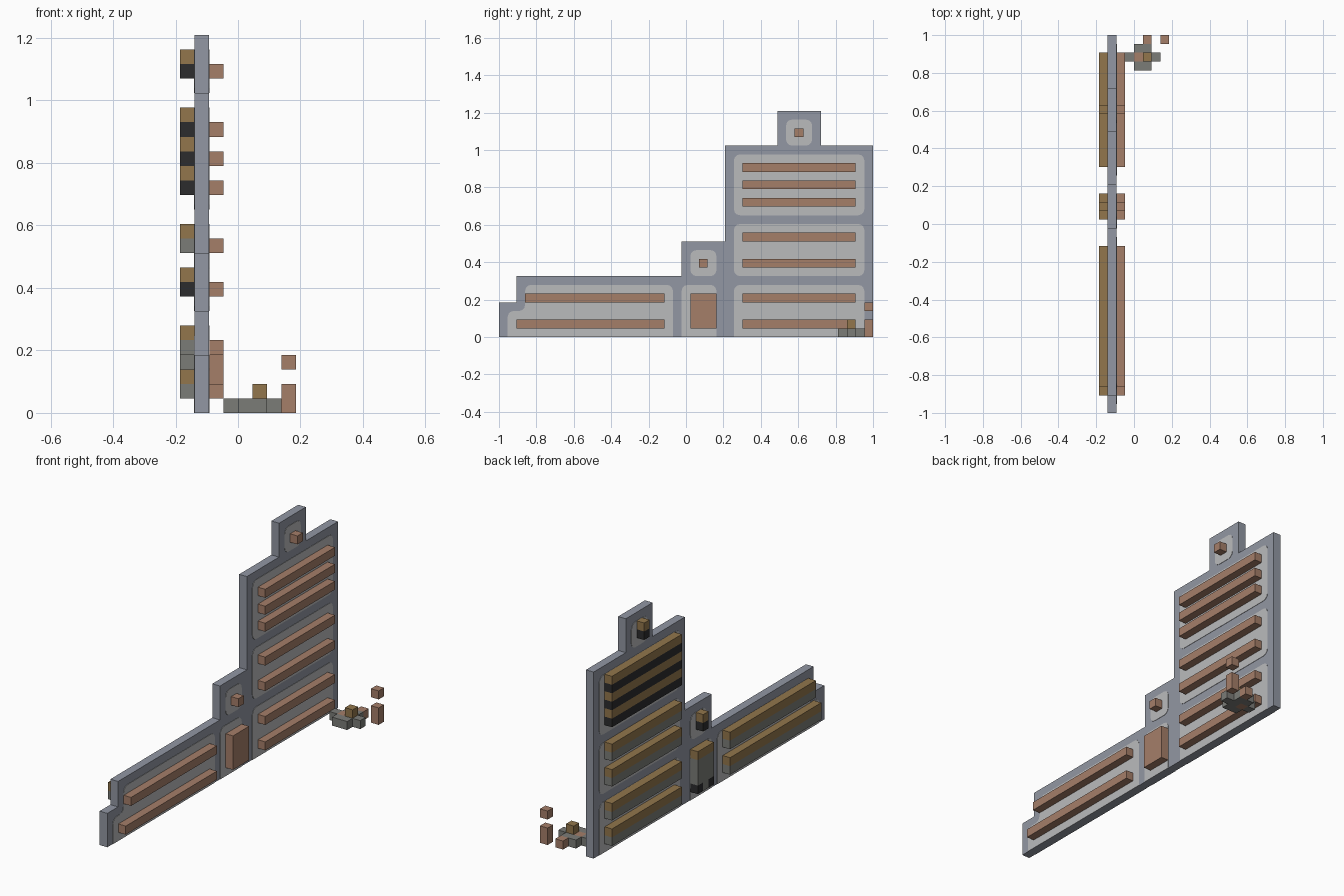
import bpy, bmesh
from mathutils import Vector

if "Cube" in bpy.data.objects:
    bpy.data.objects.remove(bpy.data.objects["Cube"], do_unlink=True)

U = 2 / 43          # edge of one block
SKIN = 0.002        # thickness of the inlaid panels


def material(name, r, g, b):
    lin = [((c / 255 + 0.055) / 1.055) ** 2.4 for c in (r, g, b)] + [1]
    m = bpy.data.materials.new(name)
    m.use_nodes = True
    m.diffuse_color = lin
    m.node_tree.nodes["Principled BSDF"].inputs["Base Color"].default_value = lin
    return m


slate = material("slate wall", 146, 151, 163)
pale = material("pale panel", 186, 187, 188)
brick = material("terracotta", 165, 126, 105)
gold = material("ochre", 146, 118, 76)
stone = material("warm grey", 123, 124, 119)
dark = material("charcoal", 44, 44, 45)


def place(x, j, k):
    """Block counts to position: x from the centre, j from the front end, k from the ground."""
    return Vector((x * U, j * U - 1, k * U))


def finish(name, bm, mats):
    bmesh.ops.recalc_face_normals(bm, faces=bm.faces)
    me = bpy.data.meshes.new(name)
    bm.to_mesh(me)
    bm.free()
    for m in mats:
        me.materials.append(m)
    ob = bpy.data.objects.new(name, me)
    bpy.context.collection.objects.link(ob)
    return ob


def box(name, x, j, k, mat, cap=None):
    """Box from (start, end) ranges; with cap, the top block layer takes that colour."""
    bm = bmesh.new()
    bmesh.ops.create_cube(bm, size=1)
    lo, hi = place(x[0], j[0], k[0]), place(x[1], j[1], k[1])
    for v in bm.verts:
        v.co = [lo[i] + (v.co[i] + 0.5) * (hi[i] - lo[i]) for i in range(3)]
    if cap:
        cut = (k[1] - 1) * U
        bmesh.ops.bisect_plane(bm, geom=bm.verts[:] + bm.edges[:] + bm.faces[:],
                               plane_co=(0, 0, cut), plane_no=(0, 0, 1))
        for f in bm.faces:
            f.material_index = int(f.calc_center_median().z > cut + 0.001)
    return finish(name, bm, [mat, cap] if cap else [mat])


def slab(name, outline, x0, x1, mat, rounding=0):
    """Flat outline in (j, k) pushed out along x, with optional rounded corners."""
    bm = bmesh.new()
    face = bm.faces.new([bm.verts.new(place(x0, j, k)) for j, k in outline])
    if rounding:
        corners = [v for v in bm.verts if v.co.z > 0.001]
        bmesh.ops.bevel(bm, geom=corners, offset=rounding * U, segments=3,
                        profile=0.5, affect='VERTICES')
    ext = bmesh.ops.extrude_face_region(bm, geom=bm.faces[:])
    moved = [g for g in ext["geom"] if isinstance(g, bmesh.types.BMVert)]
    bmesh.ops.translate(bm, verts=moved, vec=((x1 - x0) * U, 0, 0))
    return finish(name, bm, [mat])


def rect(j0, j1, k0, k1):
    return [(j0, k0), (j1, k0), (j1, k1), (j0, k1)]


# Stepped wall
slab("stepped_wall", [(0, 0), (43, 0), (43, 22), (37, 22), (37, 26), (32, 26),
                      (32, 22), (26, 22), (26, 11), (21, 11), (21, 7), (2, 7),
                      (2, 4), (0, 4)], -3, -2, slate)

# Pale inlaid panels on both faces of the wall
panels = {
    "wing_panel": [(1, 0), (20, 0), (20, 6), (3, 6), (3, 3), (1, 3)],
    "door_panel": rect(21, 25, 0, 6),
    "porch_panel": rect(22, 25, 7, 10),
    "tower_base_panel": rect(27, 42, 0, 6),
    "tower_middle_panel": rect(27, 42, 7, 13),
    "tower_upper_panel": rect(27, 42, 14, 21),
    "turret_panel": rect(33, 36, 22, 25),
}
t = SKIN / U
for name, outline in panels.items():
    slab("right_" + name, outline, -2, -2 + t, pale, 0.7)
    slab("left_" + name, outline, -3 - t, -3, pale, 0.7)

# Ledges: single on the right face, two-tone and double height on the left face
ledges = [("lower_wing", 2, 19, 1, stone), ("upper_wing", 3, 19, 4, stone),
          ("porch", 23, 24, 8, dark), ("turret", 34, 35, 23, dark)]
for i, k in enumerate((1, 4, 8, 11, 15, 17, 19)):
    ledges.append((f"tower_{i + 1}", 28, 41, k, dark if k > 14 else stone))
for name, j0, j1, k, under in ledges:
    box(f"right_{name}_ledge", (-2, -1), (j0, j1), (k, k + 1), brick)
    box(f"left_{name}_ledge", (-4, -3), (j0, j1), (k, k + 2), under, gold)

# Doors, the left one on dark feet
box("right_door", (-2, -1), (22, 25), (1, 5), brick)
box("left_door", (-4, -3), (22, 25), (2, 6), stone, gold)
box("left_door_sill", (-4, -3), (23, 24), (1, 2), stone)
for j in (22, 24):
    box("left_door_foot", (-4, -3), (j, j + 1), (1, 2), dark)

# Cross-shaped group of loose blocks at the back
box("cross_front_arm", (0, 2), (39, 40), (0, 1), stone)
box("cross_back_arm", (0, 2), (41, 42), (0, 1), stone)
box("cross_left_arm", (1, 3), (40, 41), (0, 1), stone)
box("cross_right_arm", (-1, 0), (40, 41), (0, 1), stone)
box("cross_heart", (0, 1), (40, 41), (0, 1), brick)
box("cross_cap", (1, 2), (40, 41), (1, 2), gold)
box("loose_block", (1, 2), (42, 43), (0, 1), brick)

# Upright post with a floating block above
box("post", (3, 4), (42, 43), (0, 2), brick)
box("floating_block", (3, 4), (42, 43), (3, 4), brick)
